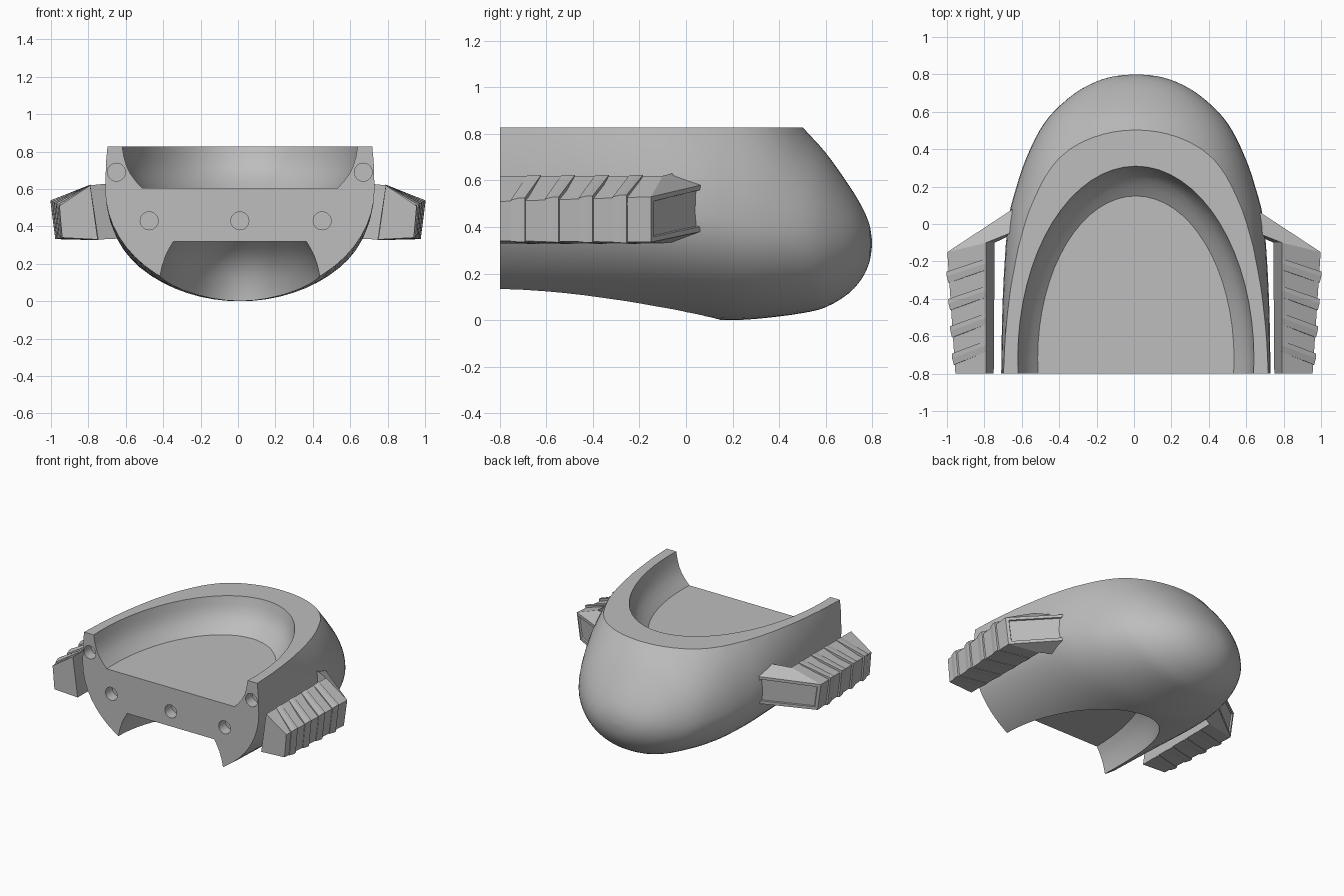
import bpy, bmesh, math
from mathutils import Vector

cube = bpy.data.objects.get("Cube")
if cube:
    bpy.data.objects.remove(cube)

grey = bpy.data.materials.new("plain_grey")
grey.use_nodes = True
grey.diffuse_color = (0.51, 0.51, 0.51, 1)
grey.node_tree.nodes["Principled BSDF"].inputs["Base Color"].default_value = (0.51, 0.51, 0.51, 1)

CX = 0.01      # hull centre line
FRONT = -0.8   # flat mating face


def loft(name, rings, panel=False):
    """Closed solid skinned through rings of equal point count."""
    bm = bmesh.new()
    rows = [[bm.verts.new(p) for p in ring] for ring in rings]
    n = len(rows[0])
    skin = []
    for a, b in zip(rows, rows[1:]):
        for i in range(n):
            j = (i + 1) % n
            skin.append(bm.faces.new((a[i], a[j], b[j], b[i])))
    bm.faces.new(rows[0])
    bm.faces.new(rows[-1])
    bmesh.ops.recalc_face_normals(bm, faces=bm.faces[:])
    if panel:  # recessed panel on the second edge of the last span
        bmesh.ops.inset_individual(bm, faces=[skin[-n + 1]], thickness=0.03)
        bmesh.ops.inset_individual(bm, faces=[skin[-n + 1]], thickness=0.004, depth=-0.01)
    me = bpy.data.meshes.new(name)
    bm.to_mesh(me)
    bm.free()
    ob = bpy.data.objects.new(name, me)
    bpy.context.collection.objects.link(ob)
    me.materials.append(grey)
    return ob


def cut(target, cutter):
    cutter.hide_render = True
    mod = target.modifiers.new("cut", 'BOOLEAN')
    mod.operation = 'DIFFERENCE'
    mod.solver = 'EXACT'
    mod.object = cutter
    bpy.context.view_layer.objects.active = target
    bpy.ops.object.modifier_apply(modifier=mod.name)
    bpy.data.objects.remove(cutter)


def smooth(ob, angle):
    bpy.ops.object.select_all(action='DESELECT')
    ob.select_set(True)
    bpy.context.view_layer.objects.active = ob
    bpy.ops.object.shade_smooth_by_angle(angle=math.radians(angle))


def catmull(pts, steps):
    out = []
    for i in range(len(pts) - 1):
        p0, p1, p2, p3 = (pts[min(max(i + k, 0), len(pts) - 1)] for k in (-1, 0, 1, 2))
        for s in range(steps):
            t = s / steps
            out.append([0.5 * (2 * b + (c - a) * t + (2 * a - 5 * b + 4 * c - d) * t * t
                               + (3 * b - a - 3 * c + d) * t ** 3)
                        for a, b, c, d in zip(p0, p1, p2, p3)])
    return out + [list(pts[-1])]


# Egg-shaped hull: y, half width, widest height, bottom, virtual top
stations = [
    (FRONT, .72, .60, .02, 1.9), (-.4, .712, .55, .015, 1.45), (0, .685, .47, .008, 1.19),
    (.2, .638, .43, 0, 1.1), (.35, .587, .40, .01, 1.0), (.5, .515, .38, .03, .83),
    (.6, .44, .36, .055, .72), (.7, .325, .345, .115, .58), (.76, .215, .335, .185, .48),
    (.79, .115, .33, .255, .405), (.8, .01, .33, .325, .335)]


def hull_ring(y, w, zc, low, top, n=56):
    ring = []
    for i in range(n):
        a = math.tau * i / n
        h = (top - zc) if math.sin(a) > 0 else (zc - low)
        ring.append((CX + w * math.cos(a), y, zc + h * math.sin(a)))
    return ring


hull = loft("hull", [hull_ring(*s) for s in catmull(stations, 3)])


def box(x, y, z0, z1):
    return [[(sx * x, sy * y, z) for sx, sy in ((-1, -1), (1, -1), (1, 1), (-1, 1))]
            for z in (z0, z1)]


cut(hull, loft("top_trim", box(2, 2, .827, 2)))


# Rounded pockets: levels of height, half width and length
def pocket(name, yc, levels, n=64):
    rings = []
    for z, w, l in levels:
        rings.append([(CX + w * math.cos(math.tau * i / n),
                       yc + l * math.sin(math.tau * i / n), z) for i in range(n)])
    return loft(name, rings)


cut(hull, pocket("upper_pocket", -.72, [
    (.605, .525, .87), (.64, .557, .92), (.68, .587, .965), (.72, .607, .995),
    (.77, .622, 1.015), (.83, .632, 1.03), (.9, .634, 1.032)]))
cut(hull, pocket("lower_pocket", FRONT, [
    (.32, .355, .78), (.28, .379, .83), (.24, .398, .87), (.19, .415, .905),
    (.13, .428, .93), (.05, .432, .945), (-.1, .432, .95)]))

# Peg sockets in the flat face
for x, z in ((-.485, .43), (0, .43), (.44, .43), (-.66, .69), (.66, .69)):
    ring = [(CX + x + .048 * math.cos(math.tau * i / 24), z + .048 * math.sin(math.tau * i / 24))
            for i in range(24)]
    cut(hull, loft("socket", [[(px, y, pz) for px, pz in ring] for y in (-.9, -.72)]))
smooth(hull, 32)


# Side pods: four-cornered section (inner low, outer low, outer high, inner high)
pod_front = [(.75, FRONT, .33), (.94, FRONT, .34), (.955, FRONT, .51), (.79, FRONT, .62)]
pod_back = [(.745, -.1, .33), (.97, -.15, .335), (.998, -.15, .53), (.79, -.1, .62)]
pod_root = [(.64, -.05, .335), (.64, .085, .385), (.64, .085, .585), (.64, -.04, .635)]


def mirror(points, side):
    return [(side * x, y, z) for x, y, z in points]


def rib_section(y, grow):
    """Pod section at y, swept back on the inner side and grown outwards."""
    t = (y - FRONT) / (-.15 - FRONT)
    pts = [Vector(a).lerp(Vector(b), t) for a, b in zip(pod_front, pod_back)]
    return [(p.x + grow * out, y + skew, p.z + grow * lift)
            for p, skew, out, lift in zip(pts, (.06, 0, 0, .07), (0, 1, 1, 0), (-.3, -.3, 1, .3))]


for side, label in ((1, "left"), (-1, "right")):
    loft(label + "_pod", [mirror(p, side) for p in (pod_front, pod_back, pod_root)], panel=True)
    # Raised louvre slats, leaning back towards the hull
    for k in range(4):
        y = -.255 - .146 * k
        spans = ((y - .06, .005), (y - .025, .012), (y, .012))
        loft(label + "_pod_slat", [mirror(rib_section(yy, g), side) for yy, g in spans])
